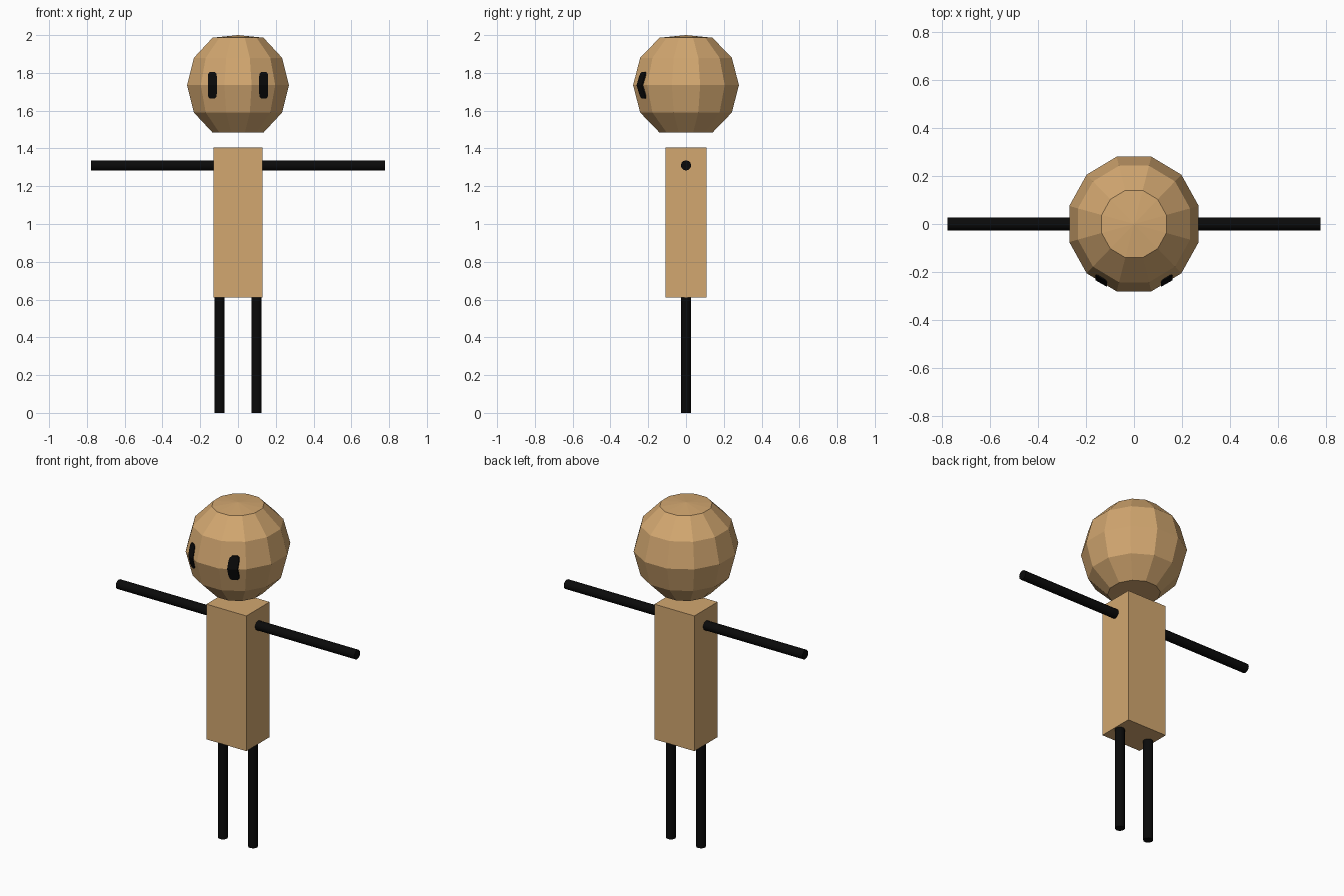
import bpy, bmesh, math
from mathutils import Matrix, Vector

if "Cube" in bpy.data.objects:
    bpy.data.objects.remove(bpy.data.objects["Cube"])


def material(name, rgb):
    m = bpy.data.materials.new(name)
    m.diffuse_color = (*rgb, 1.0)
    m.use_nodes = True
    m.node_tree.nodes["Principled BSDF"].inputs["Base Color"].default_value = m.diffuse_color
    return m


TAN = material("tan", (0.645, 0.386, 0.162))
BLACK = material("black", (0.003, 0.003, 0.003))


def finish(bm, name, mat, smooth=False):
    bmesh.ops.recalc_face_normals(bm, faces=bm.faces[:])
    mesh = bpy.data.meshes.new(name)
    bm.to_mesh(mesh)
    bm.free()
    mesh.materials.append(mat)
    ob = bpy.data.objects.new(name, mesh)
    bpy.context.scene.collection.objects.link(ob)
    if smooth:
        bpy.ops.object.select_all(action='DESELECT')
        bpy.context.view_layer.objects.active = ob
        ob.select_set(True)
        bpy.ops.object.shade_smooth_by_angle(angle=math.radians(40))
    return ob


def rod(name, start, end, radius):
    a, b = Vector(start), Vector(end)
    d = b - a
    rot = d.to_track_quat('Z', 'Y').to_matrix().to_4x4()
    bm = bmesh.new()
    bmesh.ops.create_cone(bm, cap_ends=True, segments=12, radius1=radius,
                          radius2=radius, depth=d.length,
                          matrix=Matrix.Translation((a + b) / 2) @ rot)
    finish(bm, name, BLACK, smooth=True)


# Head: faceted ball with a shallow top cap and a flat underside
HEAD_Z = 1.735
bm = bmesh.new()
bmesh.ops.create_uvsphere(bm, u_segments=12, v_segments=6, radius=0.29,
                          matrix=Matrix.Rotation(math.radians(15), 4, 'Z'))
for v in bm.verts:
    if v.co.z > 0.28:
        v.co.z = 2.0 - HEAD_Z
    elif v.co.z < -0.28:
        v.co.z = -0.251
    v.co.x *= 0.962
    v.co.z += HEAD_Z
finish(bm, "head", TAN)

# Body block
bm = bmesh.new()
bmesh.ops.create_cube(bm, size=1.0, matrix=Matrix.Translation((0, 0, 1.008))
                      @ Matrix.Diagonal((0.26, 0.216, 0.796, 1)))
finish(bm, "body", TAN)


# Eyes: thin rounded plates that follow the front facets of the head
def eye(name, side):
    rows = [(-0.071, 0.012), (-0.062, 0.021), (-0.045, 0.024), (0, 0.024),
            (0.045, 0.024), (0.062, 0.021), (0.071, 0.012)]
    bm = bmesh.new()
    grid = []
    for dz, half in rows:
        shrink = 1 - 0.134 * abs(dz) / 0.145
        row = []
        for x, lift in ((-half, 0.005), (half, 0.005),
                        (half, -0.004), (-half, -0.004)):
            px = 0.136 + x
            y = -(0.321 * shrink - 0.573 * px) - lift
            row.append(bm.verts.new((side * px, y, HEAD_Z + dz)))
        grid.append(row)
    for lo, hi in zip(grid, grid[1:]):
        for i in range(4):
            j = (i + 1) % 4
            bm.faces.new((lo[i], lo[j], hi[j], hi[i]))
    bm.faces.new(grid[0])
    bm.faces.new(grid[-1])
    finish(bm, name, BLACK)


# Paired parts
for side, label in ((-1, "right"), (1, "left")):
    eye(label + "_eye", side)
    rod(label + "_arm", (side * 0.125, 0, 1.31), (side * 0.777, 0, 1.31), 0.027)
    rod(label + "_leg", (side * 0.098, 0, 0), (side * 0.098, 0, 0.615), 0.0265)
